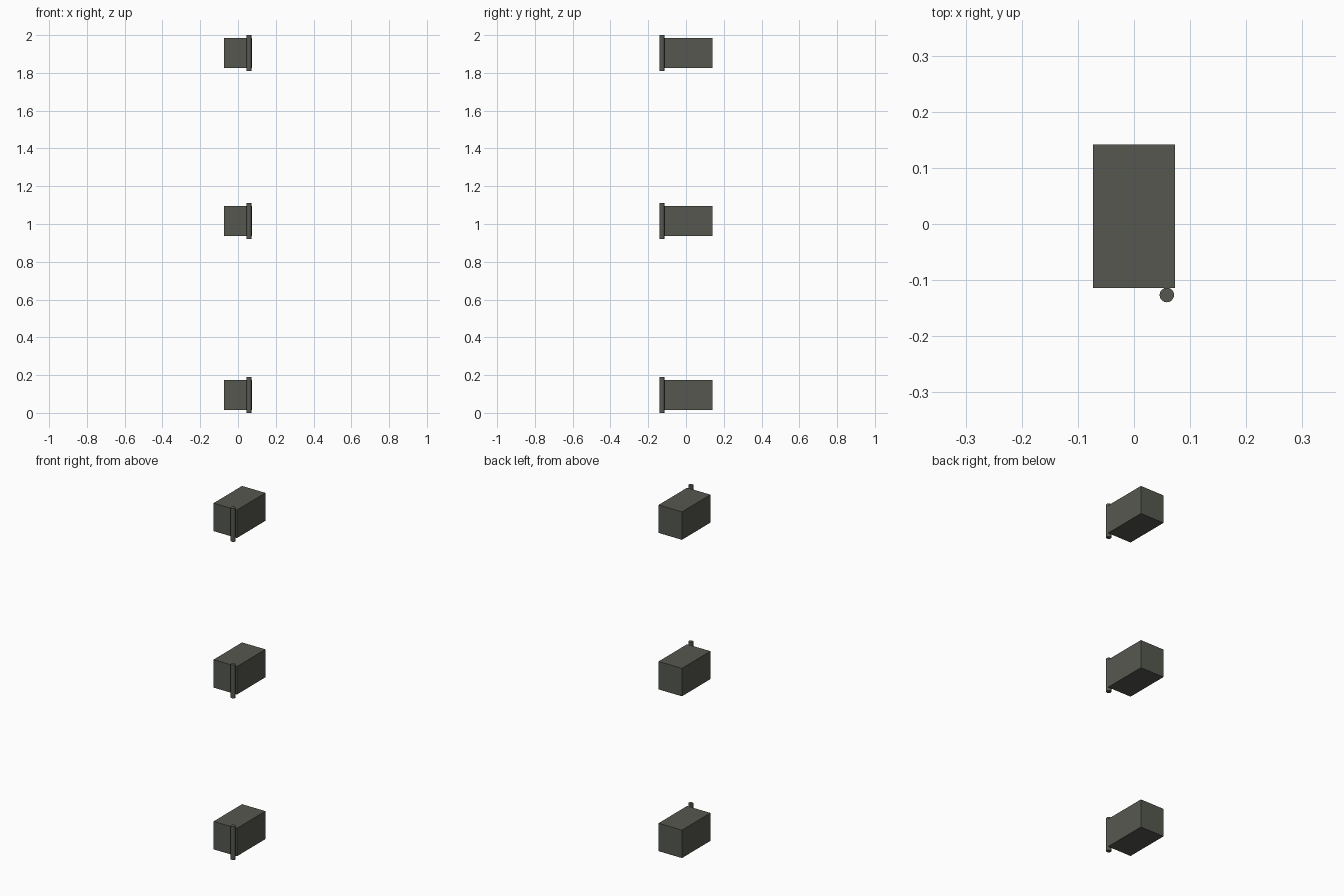
import bpy

if "Cube" in bpy.data.objects:
    bpy.data.objects.remove(bpy.data.objects["Cube"])

# One dark grey-green metal for everything
metal = bpy.data.materials.new("dark_olive_grey")
metal.diffuse_color = (0.092, 0.097, 0.079, 1)
metal.use_nodes = True
metal.node_tree.nodes["Principled BSDF"].inputs["Base Color"].default_value = metal.diffuse_color


def finish(obj, name):
    obj.name = name
    obj.data.materials.append(metal)


def hinge(label, z):
    # Rectangular mounting block
    bpy.ops.mesh.primitive_cube_add(size=1, location=(0, 0.0135, z))
    block = bpy.context.object
    block.scale = (0.147, 0.256, 0.159)
    bpy.ops.object.transform_apply(location=False, rotation=False, scale=True)
    finish(block, label + "_hinge_block")

    # Upright pin on the front right corner
    bpy.ops.mesh.primitive_cylinder_add(vertices=16, radius=0.013, depth=0.19,
                                        location=(0.0585, -0.1265, z))
    pin = bpy.context.object
    bpy.ops.object.shade_smooth_by_angle()
    finish(pin, label + "_hinge_pin")


for label, z in (("lower", 0.095), ("middle", 1.015), ("upper", 1.905)):
    hinge(label, z)
